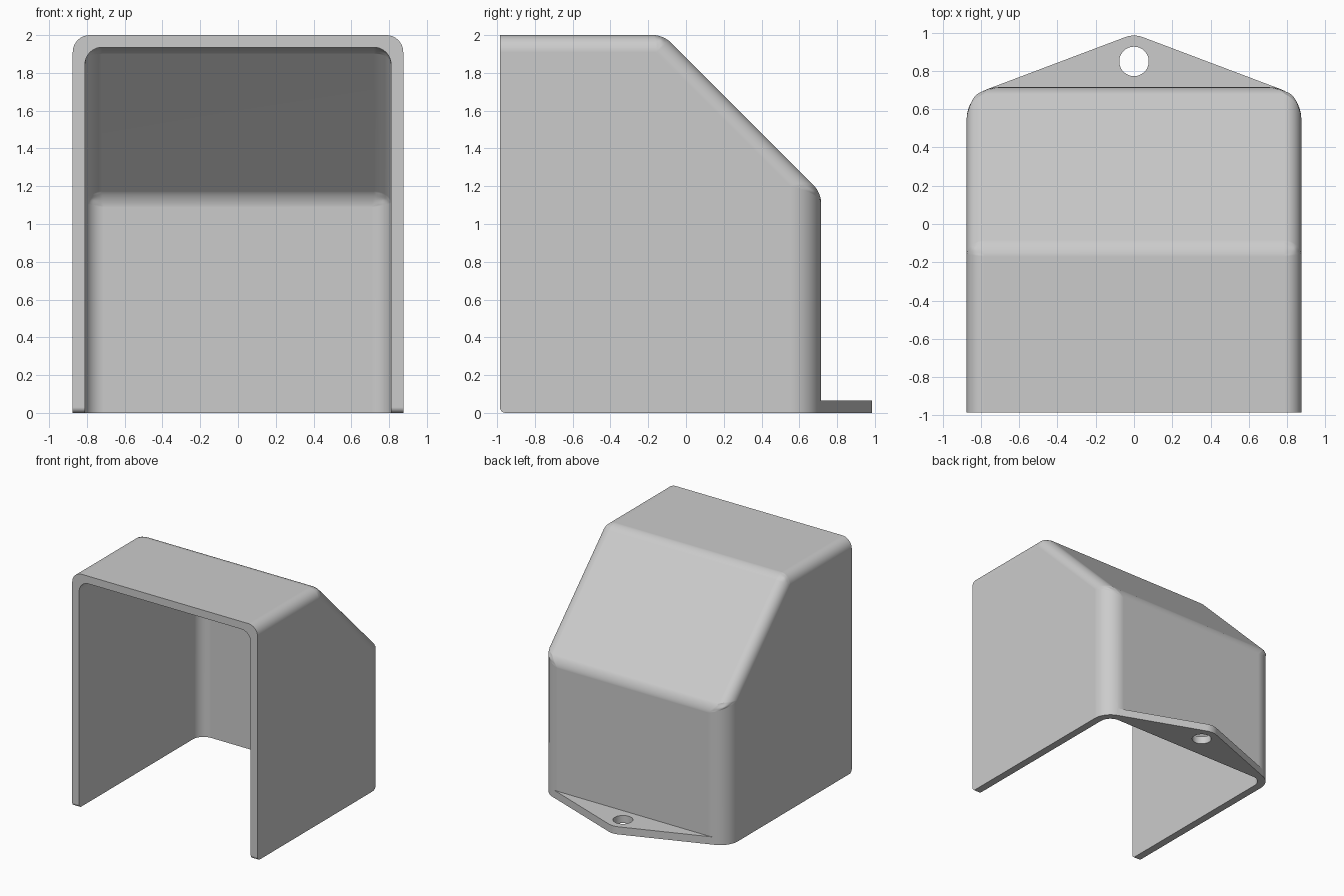
import bpy
import bmesh
from math import atan2, asin, hypot, pi, sin, cos

cube = bpy.data.objects.get("Cube")
if cube:
    bpy.data.objects.remove(cube, do_unlink=True)

HALF_W, BACK, FRONT, TOP = 0.875, 0.715, -0.985, 2.0
WALL, SLOPE_SUM = 0.065, 1.88      # slope plane: y + z = SLOPE_SUM
CORNER, HOLE_Y, EYE_R, HOLE_R = 0.165, 0.85, 0.135, 0.077

grey = bpy.data.materials.new("light grey")
grey.use_nodes = True
colour = (0.6, 0.6, 0.6, 1)
grey.diffuse_color = colour
grey.node_tree.nodes["Principled BSDF"].inputs["Base Color"].default_value = colour


def prism(name, points, offset):
    """Extrude a closed outline of 3D points along an offset."""
    bm = bmesh.new()
    face = bm.faces.new([bm.verts.new(p) for p in points])
    new = bmesh.ops.extrude_face_region(bm, geom=[face])["geom"]
    bmesh.ops.translate(bm, vec=offset,
                        verts=[v for v in new if isinstance(v, bmesh.types.BMVert)])
    bmesh.ops.recalc_face_normals(bm, faces=bm.faces)
    mesh = bpy.data.meshes.new(name)
    bm.to_mesh(mesh)
    bm.free()
    obj = bpy.data.objects.new(name, mesh)
    bpy.context.collection.objects.link(obj)
    mesh.materials.append(grey)
    return obj


def hood_body(name, half_w, front, back, bottom, top, slope, vertical_r, foot_r):
    """Sloped box whose edges are rounded by different radii."""
    outline = [(front, bottom), (back, bottom), (back, slope - back),
               (slope - top, top), (front, top)]
    obj = prism(name, [(-half_w, y, z) for y, z in outline], (2 * half_w, 0, 0))
    bm = bmesh.new()
    bm.from_mesh(obj.data)
    weight = bm.edges.layers.float.new("bevel_weight_edge")
    for e in bm.edges:
        a, b = (v.co for v in e.verts)
        mid = (a + b) / 2
        across = abs(a.x - b.x) > 0.1
        low = mid.z < bottom + 0.01
        if across and low and mid.y < front + 0.01:
            r = foot_r                       # front of the feet
        elif low or mid.y < front + 0.01:
            r = 0                            # open rims
        elif across:
            r = 0.05                         # folds above and below the slope
        elif mid.y > back - 0.01:
            r = vertical_r                   # rear corners
        else:
            r = 0.09                         # top and slope sides
        e[weight] = r / CORNER
    bm.to_mesh(obj.data)
    bm.free()
    bevel = obj.modifiers.new("rounding", "BEVEL")
    bevel.width = CORNER
    bevel.segments = 10
    bevel.limit_method = "WEIGHT"
    return obj


def combine(target, other, operation):
    mod = target.modifiers.new(operation.lower(), "BOOLEAN")
    mod.operation, mod.object, mod.solver = operation, other, "EXACT"
    other.hide_render = True


# Outer hood and the space inside it, open at the front and below
hood = hood_body("hood", HALF_W, FRONT, BACK, 0, TOP, SLOPE_SUM, CORNER, 0.03)
cavity = hood_body("cavity_cutter", HALF_W - WALL, FRONT - 0.5, BACK - WALL, -0.5,
                   TOP - WALL, SLOPE_SUM - WALL * 2 ** 0.5, 0.1, 0)

# Mounting tab: straight sides tangent to the rear corners and the rounded tip
cx, cy = HALF_W - CORNER, BACK - CORNER
dx, dy = cx, HOLE_Y - cy
lean = atan2(dy, dx) - asin((CORNER - EYE_R) / hypot(dx, dy))
tip = [(EYE_R * sin(t), HOLE_Y + EYE_R * cos(t))
       for t in (lean * (1 - i / 6) for i in range(13))]
side = (cx + CORNER * sin(lean), cy + CORNER * cos(lean))
inner = (cx, BACK - WALL / 2)
plan = [inner, side] + tip + [(-side[0], side[1]), (-inner[0], inner[1])]
tab = prism("mounting_tab", [(x, y, 0) for x, y in plan], (0, 0, WALL))
ring = [(HOLE_R * cos(i * pi / 24), HOLE_Y + HOLE_R * sin(i * pi / 24), -0.1)
        for i in range(48)]
hole = prism("hole_cutter", ring, (0, 0, 0.4))

combine(hood, tab, "UNION")
combine(hood, cavity, "DIFFERENCE")
combine(hood, hole, "DIFFERENCE")

# Bake the result and drop the helpers
baked = bpy.data.meshes.new_from_object(
    hood.evaluated_get(bpy.context.evaluated_depsgraph_get()))
hood.modifiers.clear()
hood.data = baked
baked.name = "hood"
for helper in (cavity, tab, hole):
    bpy.data.objects.remove(helper, do_unlink=True)

bpy.ops.object.select_all(action="DESELECT")
hood.select_set(True)
bpy.context.view_layer.objects.active = hood
bpy.ops.object.shade_smooth_by_angle(angle=pi / 7)
normals = hood.modifiers.new("even_shading", "WEIGHTED_NORMAL")
normals.keep_sharp = True
